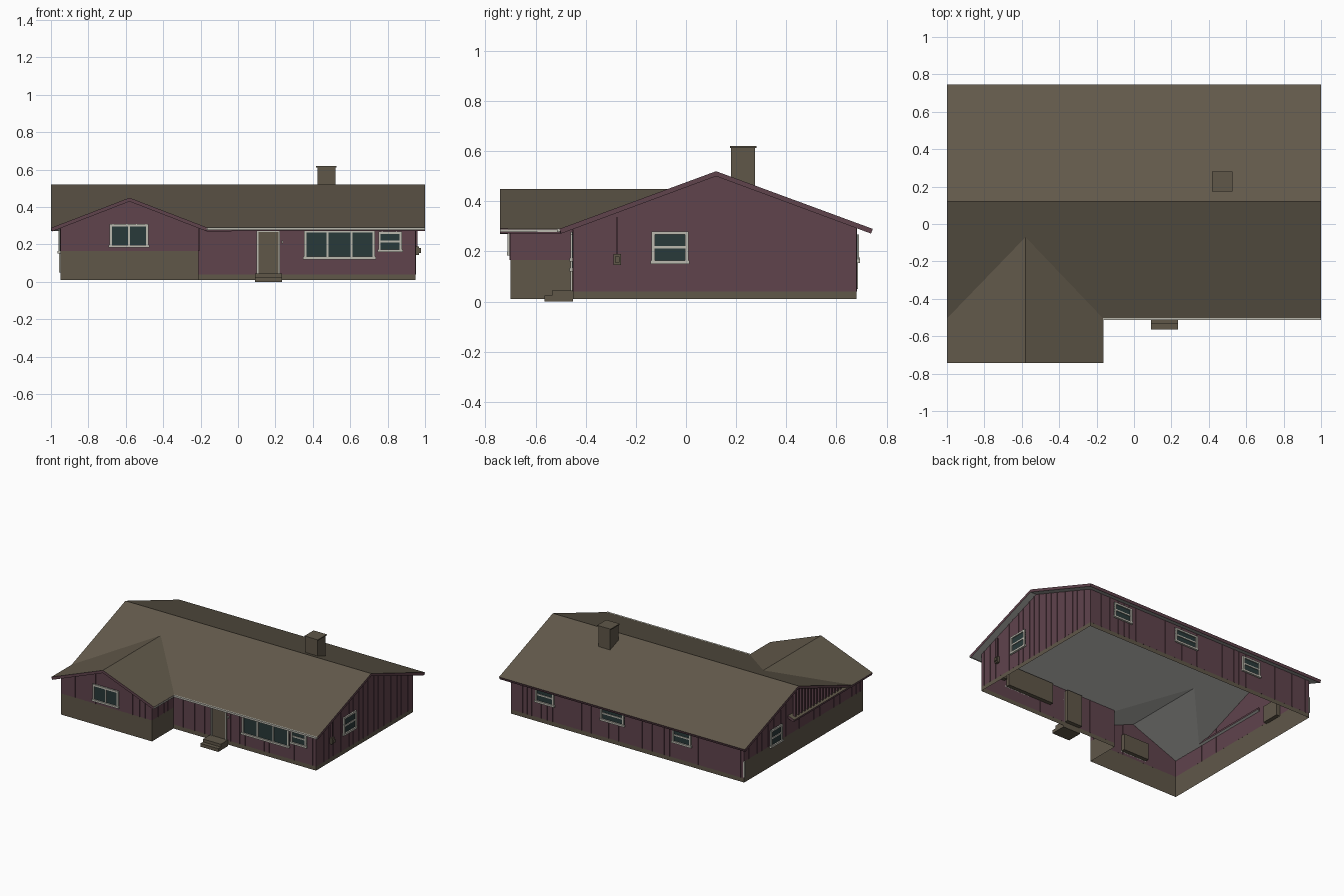
import bpy, bmesh, random
from mathutils import Vector

if "Cube" in bpy.data.objects:
    bpy.data.objects.remove(bpy.data.objects["Cube"])

random.seed(4)

def material(name, r, g, b):
    m = bpy.data.materials.new(name)
    m.diffuse_color = (r, g, b, 1)
    m.use_nodes = True
    m.node_tree.nodes["Principled BSDF"].inputs["Base Color"].default_value = m.diffuse_color
    return m

ROOF = material("roof shingle", .122, .101, .070)
WALL = material("plum siding", .117, .056, .073)
BRICK = material("tan brick", .115, .095, .066)
GLASS = material("dark glass", .022, .041, .041)
TRIM = material("pale trim", .50, .49, .43)
GREY = material("grey underside", .45, .45, .43)
MATS = [ROOF, GREY, WALL, BRICK, GLASS, TRIM]

def finish(name, bm):
    me = bpy.data.meshes.new(name)
    bm.to_mesh(me)
    bm.free()
    for m in MATS:
        me.materials.append(m)
    ob = bpy.data.objects.new(name, me)
    bpy.context.collection.objects.link(ob)
    return ob

def boxes(name, items):
    """One object from boxes given as (low corner, high corner, material)."""
    bm = bmesh.new()
    for lo, hi, mat in items:
        lo, hi = [min(p) for p in zip(lo, hi)], [max(p) for p in zip(lo, hi)]
        vs = bmesh.ops.create_cube(bm, size=1)["verts"]
        for v in vs:
            v.co = Vector([hi[i] if v.co[i] > 0 else lo[i] for i in range(3)])
        for f in {f for v in vs for f in v.link_faces}:
            f.material_index = MATS.index(mat)
    return finish(name, bm)

# Roof heights
def z_main(y):
    return .52 - .368 * abs(y - .12)

def z_wing(x):
    return .45 - .384 * abs(x + .58)

def roof(name, polys):
    """Slab: shingle top, grey underside, plum fascia edges."""
    bm = bmesh.new()
    for pts in polys:
        f = bm.faces.new([bm.verts.new(p) for p in pts])
        f.normal_update()
        if f.normal.z < 0:
            f.normal_flip()
    bmesh.ops.remove_doubles(bm, verts=bm.verts, dist=.006)
    ob = finish(name, bm)
    s = ob.modifiers.new("thickness", "SOLIDIFY")
    s.thickness, s.offset = .02, -1
    s.material_offset, s.material_offset_rim = 1, 2

m = lambda x, y: (x, y, z_main(y))
w = lambda x, y: (x, y, z_wing(x))
L, R, C, V = -1, -.165, -.58, -.505
roof("roof", [
    [m(L, .12), m(1, .12), m(1, .745), m(L, .745)],
    [m(L, .12), m(L, V), m(C, -.07), m(R, V), m(1, V), m(1, .12)],
    [w(C, -.742), w(C, -.07), w(L, V), w(L, -.742)],
    [w(C, -.742), w(C, -.07), w(R, V), w(R, -.742)]])
roof("pent_roof", [[w(-1.0, V), w(-1.0, .17), w(-.94, .17), w(-.94, V)]])

# Walls: axis they face, position, outward sign, height of masonry, top profile
G = .012
yt = lambda y: (y, z_main(y) - G)
xt = lambda x: (x, z_wing(x) - G)
WALLS = {
    "front": (1, -.45, -1, .04, [(-.21, .296), (.95, .296)]),
    "back": (1, .68, 1, .04, [(-.95, .302), (.95, .302)]),
    "right": (0, .95, 1, .04, [yt(-.45), yt(.12), yt(.68)]),
    "left": (0, -.95, -1, .165, [(-.70, .296), yt(-.45), yt(.12), yt(.68)]),
    "wing_front": (1, -.70, -1, .165, [xt(-.95), xt(-.58), xt(-.21)]),
    "wing_side": (0, -.21, 1, .165, [(-.70, .296), (-.45, .296)]),
}
OPENINGS = {k: [] for k in WALLS}

def at(wall, a, out, z):
    axis, pos, sign = WALLS[wall][:3]
    d = pos + sign * out
    return (d, a, z) if axis == 0 else (a, d, z)

def wall_box(wall, a0, a1, z0, z1, o0, o1, mat):
    return (at(wall, a0, o0, z0), at(wall, a1, o1, z1), mat)

# Windows and door
def window(name, wall, a0, a1, z0, z1, cols=1, rows=1, fill=GLASS):
    OPENINGS[wall].append((a0, a1, z0, z1))
    b = lambda *k: wall_box(wall, *k)
    t = .013 if fill is GLASS else .009
    items = [b(a0, a1, z0, z1, .001, .004, fill),
             b(a0, a1, z0, z1, -.03, -.001, BRICK),
             b(a0, a0 + t, z0, z1, 0, .011, TRIM), b(a1 - t, a1, z0, z1, 0, .011, TRIM),
             b(a0, a1, z1 - t, z1, 0, .011, TRIM)]
    if fill is GLASS:
        items.append(b(a0 - .005, a1 + .005, z0 - .004, z0 + .01, 0, .014, TRIM))
    for i in range(1, cols):
        c = a0 + (a1 - a0) * i / cols
        items.append(b(c - .005, c + .005, z0, z1, 0, .009, TRIM))
    for i in range(1, rows):
        c = z0 + (z1 - z0) * i / rows
        items.append(b(a0, a1, c - .005, c + .005, 0, .009, TRIM))
    boxes(name, items)

window("picture_window", "front", .352, .733, .125, .277, cols=3)
window("small_front_window", "front", .75, .877, .163, .27, rows=2)
window("wing_window", "wing_front", -.688, -.478, .188, .309, cols=2)
window("right_window", "right", -.137, .009, .153, .28, rows=2)
window("left_window", "left", .245, .38, .155, .278, rows=2)
window("back_window_1", "back", .595, .745, .157, .268, rows=2)
window("back_window_2", "back", .025, .215, .165, .268, rows=2)
window("back_window_3", "back", -.52, -.37, .157, .268, rows=2)
window("front_door", "front", .10, .225, .04, .275, fill=BRICK)

def top_at(prof, a):
    for (a0, z0), (a1, z1) in zip(prof, prof[1:]):
        if a0 <= a <= a1:
            return z0 + (z1 - z0) * (a - a0) / (a1 - a0)

for wall, (axis, pos, sign, split, prof) in WALLS.items():
    # Siding above, masonry below
    bm = bmesh.new()
    a0, a1 = prof[0][0], prof[-1][0]
    for pts, mat in (([(a0, .01), (a1, .01), (a1, split), (a0, split)], BRICK),
                     ([(a0, split), (a1, split)] + prof[::-1], WALL)):
        f = bm.faces.new([bm.verts.new(at(wall, a, 0, z)) for a, z in pts])
        f.material_index = MATS.index(mat)
        f.normal_update()
        if f.normal[axis] * sign < 0:
            f.normal_flip()
    finish(wall + "_wall", bm)
    # Irregular vertical battens, broken at openings
    items, a = [], a0 + .03
    while a < a1 - .01:
        spans = [(split, top_at(prof, a))]
        for b0, b1, z0, z1 in OPENINGS[wall]:
            if b0 - .01 < a < b1 + .01:
                spans = [(split, z0), (z1, top_at(prof, a))]
        items += [wall_box(wall, a - .003, a + .003, s, e, -.001, .003, WALL)
                  for s, e in spans if e - s > .005]
        a += random.uniform(.035, .085)
    boxes(wall + "_battens", items)

# Slatted screen standing on the pent roof
boxes("gable_slats", [((-.985, y - .006, .285), (-.968, y + .006, z_main(y) - .015), WALL)
                      for y in [-.43 + .035 * i for i in range(17)]])

# Chimney with cap
boxes("chimney", [((.425, .18, .42), (.52, .275, .612), BRICK),
                  ((.418, .175, .612), (.526, .281, .62), BRICK)])

# Front steps
boxes("front_steps", [((.09, -.565, 0), (.235, -.45, .024), BRICK),
                      ((.09, -.535, .024), (.235, -.45, .045), BRICK)])

# Gutters along front eave and wing eave, and a downspout at the back corner
boxes("gutters", [((-.165, -.514, .277), (1, -.503, .291), TRIM),
                  ((-.172, -.742, .277), (-.163, -.505, .287), TRIM),
                  ((-.956, .674, .05), (-.946, .686, .165), TRIM)])

# Electric meter with conduit, and door light
boxes("electric_meter", [((.95, -.29, .145), (.968, -.26, .19), BRICK),
                         ((.968, -.284, .155), (.978, -.266, .18), BRICK),
                         ((.95, -.279, .19), (.959, -.271, .335), WALL)])
boxes("door_light", [((.232, -.46, .205), (.24, -.45, .22), TRIM)])
